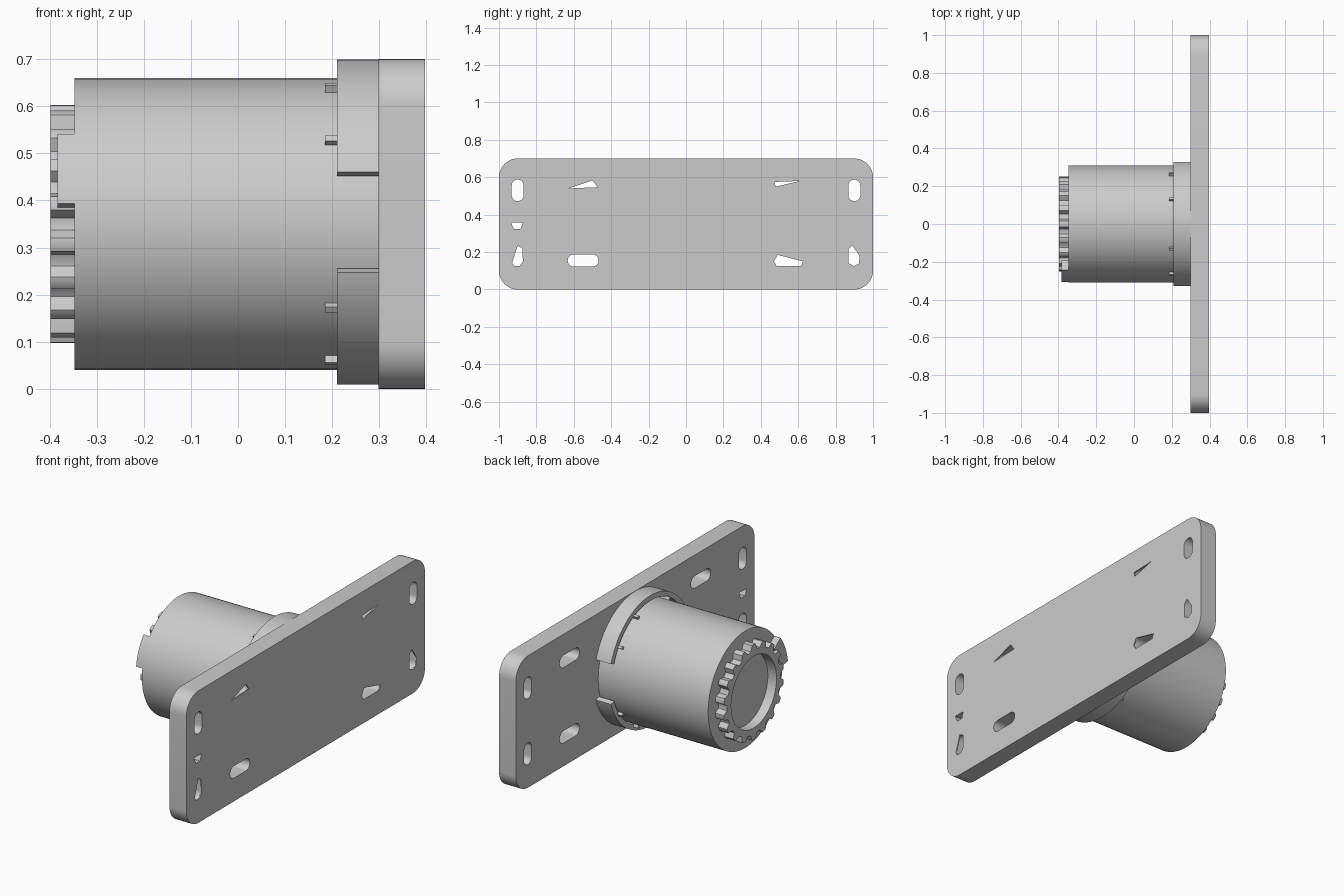
import bpy, bmesh
from math import sin, cos, pi, radians
from mathutils import Matrix

if "Cube" in bpy.data.objects:
    bpy.data.objects.remove(bpy.data.objects["Cube"])

grey = bpy.data.materials.new("plain grey")
grey.use_nodes = True
colour = (0.6, 0.6, 0.6, 1)
grey.diffuse_color = colour
grey.node_tree.nodes["Principled BSDF"].inputs["Base Color"].default_value = colour

MID = 0.35  # height of the barrel axis


def arc(r, start, end, n, y=0, z=MID):
    angles = [radians(start + (end - start) * i / n) for i in range(n + 1)]
    return [(y + r * cos(a), z + r * sin(a)) for a in angles]


def circle(r, n=96):
    return arc(r, 0, 360, n)[:-1]


def rounded(y, z, w, h, r, n=8):
    """Rounded rectangle centred on (y, z)."""
    pts = []
    for k, (sy, sz) in enumerate([(1, 1), (-1, 1), (-1, -1), (1, -1)]):
        pts += arc(r, 90 * k, 90 * k + 90, n, y + sy * (w / 2 - r), z + sz * (h / 2 - r))
    return pts


def segment(r0, r1, start, end, n=40, z=MID):
    return arc(r1, start, end, n, z=z) + arc(r0, end, start, n, z=z)


def slab(name, loops, x0, x1):
    """Fill outlines in the y-z plane (inner loops are holes), thickened from x0 to x1."""
    curve = bpy.data.curves.new(name, "CURVE")
    curve.dimensions = "2D"
    curve.fill_mode = "BOTH"
    curve.extrude = (x1 - x0) / 2
    for loop in loops:
        spline = curve.splines.new("POLY")
        spline.points.add(len(loop) - 1)
        for point, (y, z) in zip(spline.points, loop):
            point.co = (y, z, 0, 1)
        spline.use_cyclic_u = True
    temp = bpy.data.objects.new(name + "_outline", curve)
    bpy.context.collection.objects.link(temp)
    bpy.context.view_layer.update()
    graph = bpy.context.evaluated_depsgraph_get()
    mesh = bpy.data.meshes.new_from_object(temp.evaluated_get(graph))
    bpy.data.objects.remove(temp)
    bpy.data.curves.remove(curve)
    mesh.transform(Matrix(((0, 0, 1, (x0 + x1) / 2), (1, 0, 0, 0), (0, 1, 0, 0), (0, 0, 0, 1))))
    bm = bmesh.new()
    bm.from_mesh(mesh)
    bmesh.ops.remove_doubles(bm, verts=bm.verts, dist=0.00005)
    bmesh.ops.recalc_face_normals(bm, faces=bm.faces)
    bm.to_mesh(mesh)
    bm.free()
    mesh.shade_smooth()
    mesh.set_sharp_from_angle(angle=radians(30))
    mesh.materials.clear()
    mesh.materials.append(grey)
    mesh.name = name
    obj = bpy.data.objects.new(name, mesh)
    bpy.context.collection.objects.link(obj)
    return obj


# Mounting plate with full slots
outline = rounded(0, MID, 2, 0.7, 0.1, 12)
upright = {(s, z): rounded(s * 0.9, z, 0.064, 0.115, 0.0315) for s in (-1, 1) for z in (0.18, 0.53)}
level = {(s, z): rounded(s * 0.55, z, 0.165, 0.064, 0.0315) for s in (-1, 1) for z in (0.155, 0.556)}
small_hole = [(-0.935, 0.357), (-0.872, 0.357), (-0.885, 0.322), (-0.92, 0.322)]
slab("mounting_plate", [outline, small_hole, *upright.values(), *level.values()], 0.298, 0.391)

# Outer skin of the plate, with partly covered slots
partial = [
    [(-0.63, 0.54), (-0.5, 0.583), (-0.472, 0.547)],
    [(0.472, 0.575), (0.61, 0.58), (0.48, 0.55)],
    [(0.47, 0.15), (0.49, 0.185), (0.625, 0.15), (0.615, 0.125), (0.485, 0.125)],
    [(-0.93, 0.14), (-0.9, 0.235), (-0.875, 0.22), (-0.872, 0.15), (-0.89, 0.125), (-0.92, 0.125)],
    [(0.87, 0.14), (0.87, 0.215), (0.89, 0.235), (0.928, 0.18), (0.925, 0.14), (0.9, 0.124)],
]
slab("plate_skin", [outline, small_hole, *partial, upright[-1, 0.53], upright[1, 0.53],
                    level[-1, 0.155]], 0.391, 0.397)

# Barrel
slab("barrel", [circle(0.31)], -0.347, 0.298)

# Scalloped end ring with an open centre
scallops = []
for i in range(216):
    a = 2 * pi * i / 216
    r = 0.238 + 0.015 * max(-1, min(1, 1.8 * cos(18 * (a - pi / 2))))
    scallops.append((r * cos(a), MID + r * sin(a)))
slab("end_ring", [scallops, circle(0.19)], -0.398, -0.347)

# Locating tab at the rim of the barrel end
slab("rim_tab", [segment(0.245, 0.31, 142, 172, 12)], -0.383, -0.347)

# Collar halves above and below the barrel, with small ribs
for name, start in (("upper_collar", 18), ("lower_collar", 198)):
    slab(name, [segment(0.318, 0.345, start, start + 144, 60, 0.354)], 0.21, 0.298)
for i, a in enumerate((34, 65.5, 114.5, 146, 214, 245.5, 294.5, 326)):
    slab(f"collar_rib_{i + 1}", [segment(0.305, 0.326, a - 1.2, a + 1.2, 2)], 0.185, 0.298)
